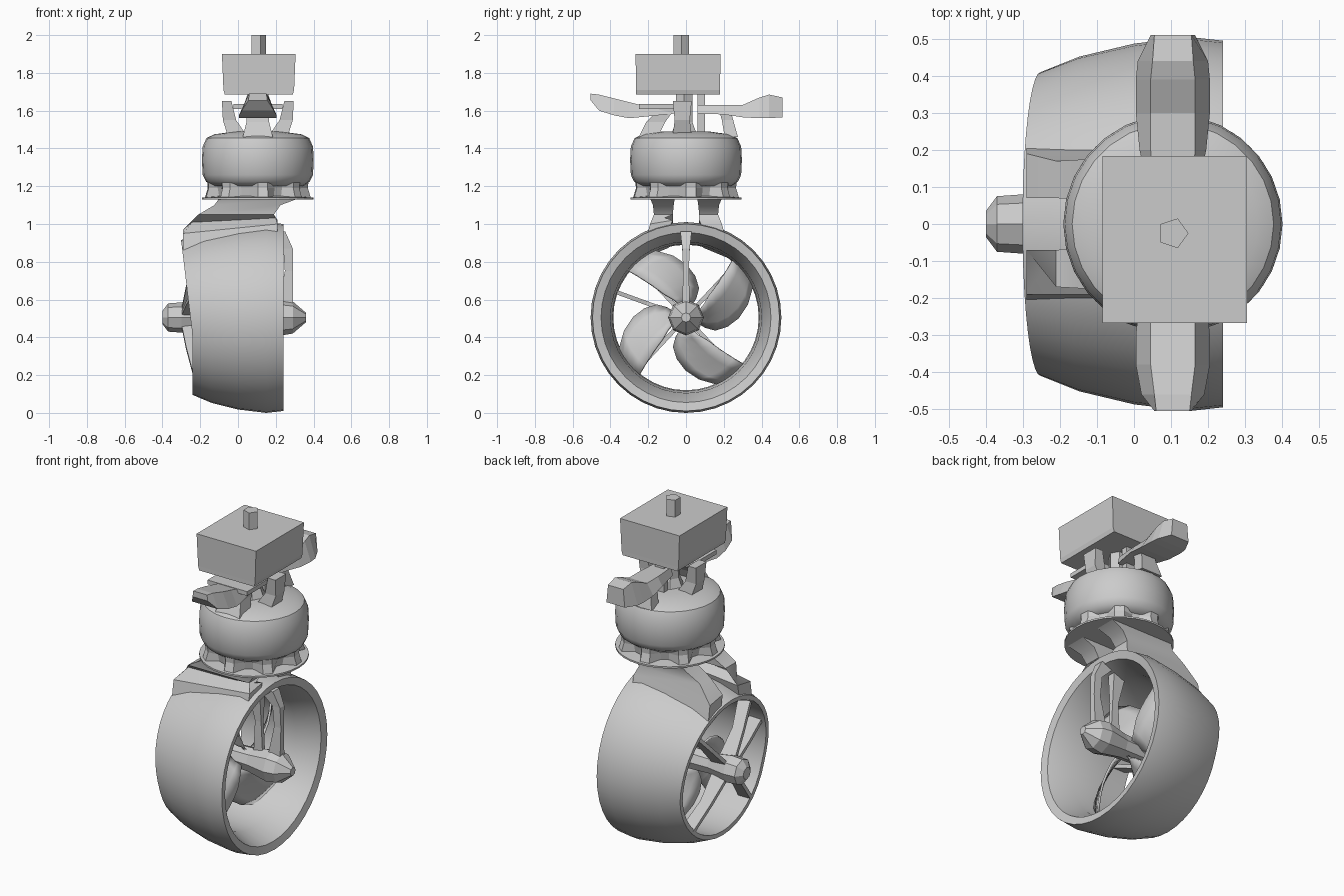
import bpy, bmesh, math
from math import sin, cos, pi
from mathutils import Vector

if "Cube" in bpy.data.objects:
    bpy.data.objects.remove(bpy.data.objects["Cube"])

GREY = (0.6, 0.6, 0.6, 1)
grey = bpy.data.materials.new("plain grey")
grey.use_nodes = True
grey.diffuse_color = GREY
grey.node_tree.nodes["Principled BSDF"].inputs["Base Color"].default_value = GREY

CX, AX = 0.105, 0.505   # column centre in x, propeller axis height


def make(name, rings, caps=True, loop=False, closed=True, smooth=0):
    """Skin a list of equal-length point rings."""
    bm = bmesh.new()
    rows = [[bm.verts.new(p) for p in ring] for ring in rings]
    n = len(rows[0])
    pairs = list(zip(rows, rows[1:])) + ([(rows[-1], rows[0])] if loop else [])
    for a, b in pairs:
        for i in range(n if closed else n - 1):
            j = (i + 1) % n
            bm.faces.new((a[i], a[j], b[j], b[i]))
    if caps:
        bm.faces.new(rows[0])
        bm.faces.new(rows[-1])
    bmesh.ops.recalc_face_normals(bm, faces=bm.faces)
    mesh = bpy.data.meshes.new(name)
    bm.to_mesh(mesh)
    bm.free()
    mesh.materials.append(grey)
    ob = bpy.data.objects.new(name, mesh)
    bpy.context.collection.objects.link(ob)
    if smooth:
        bpy.ops.object.select_all(action="DESELECT")
        ob.select_set(True)
        bpy.context.view_layer.objects.active = ob
        bpy.ops.object.shade_smooth_by_angle(angle=math.radians(smooth))
    return ob


def rect(c, u, v):
    c, u, v = Vector(c), Vector(u), Vector(v)
    return [c - u - v, c + u - v, c + u + v, c - u + v]


def flat(x, y, z, hx, hy):
    return rect((x, y, z), (hx, 0, 0), (0, hy, 0))


def trapezoid(y, low, high, wide, narrow):
    return [(CX - wide, y, low), (CX + wide, y, low), (CX + narrow, y, high), (CX - narrow, y, high)]


def upright(profile, x, y, n):
    return [[(x + r * cos(2 * pi * i / n), y + r * sin(2 * pi * i / n), z)
             for i in range(n)] for r, z in profile]


def axial(profile, n):
    return [[(x, r * cos(2 * pi * i / n), AX + r * sin(2 * pi * i / n))
             for i in range(n)] for x, r in profile]


# Duct ring, its inlet leaning forward at the top
duct = [(0.24, 0.495), (0.15, 0.505), (0.0, 0.487), (-0.14, 0.452), (-0.24, 0.41),
        (-0.24, 0.385), (-0.1, 0.39), (0.1, 0.4), (0.23, 0.45)]
rings = axial(duct, 40)
for ring in rings:
    for i, (x, y, z) in enumerate(ring):
        lean = max(0, z - AX + 0.1) * 0.12 * max(0, -x / 0.24)
        ring[i] = (x - lean, y, z)
make("duct", rings, caps=False, loop=True, smooth=40)

# Hub with pointed ends
make("hub", axial([(-0.40, 0.035), (-0.37, 0.075), (-0.3, 0.08), (-0.18, 0.06), (0.1, 0.07),
                   (0.23, 0.095), (0.29, 0.085), (0.36, 0.025)], 8))

# Propeller blades: swept, twisted paddles
for k in range(4):
    base = math.radians(16 + 90 * k)
    rows = []
    for s in range(7):
        t = s / 6
        r = 0.06 + 0.33 * t
        half = 0.035 + 0.1 * sin(pi * min(1, t * 0.7 + 0.1))
        pitch = math.radians(45 - 25 * t)
        row = []
        for m in range(5):
            c = half * (m / 2 - 1)
            a = base + 0.75 * (t - 0.5) + c * cos(pitch) / max(r, 0.14)
            row.append((0.02 + c * sin(pitch), r * cos(a), AX + r * sin(a)))
        rows.append(row)
    blade = make("propeller_blade", rows, caps=False, closed=False, smooth=60)
    blade.modifiers.new("thickness", "SOLIDIFY").thickness = 0.012

# Thin stays from the hub to the duct
for deg in (47, 133, 160, 227, 313):
    a = math.radians(deg)
    out, side = Vector((0, cos(a), sin(a))), Vector((0, -sin(a), cos(a)))
    axis = Vector((0, 0, AX))
    make("stay", [rect(axis + out * r + Vector((x, 0, 0)), (w, 0, 0), side * 0.011)
                  for r, x, w in ((0.05, -0.25, 0.05), (0.22, -0.24, 0.035), (0.4, -0.2, 0.04))])

# Upright frame behind the propeller: outer and inner bars
make("rear_stay", [flat(0.25, 0, 0.57, 0.04, 0.02), flat(0.27, 0, 0.75, 0.022, 0.015),
                   flat(0.265, 0, 0.87, 0.025, 0.02), flat(0.2, 0, 0.96, 0.05, 0.03)])
make("inner_stay", [flat(0.14, 0, 0.55, 0.03, 0.012), flat(0.14, 0, 0.75, 0.02, 0.012),
                    flat(0.12, 0, 0.93, 0.04, 0.025)])

# Pair of fairing legs joining the duct to the column
for s in (-1, 1):
    make("fairing_leg", [rect((-0.04, s * 0.15, 0.9), (0.25, 0, 0.05), (0, s * 0.06, -0.025)),
                         rect((-0.04, s * 0.13, 0.985), (0.25, 0, 0.025), (0, s * 0.06, -0.01)),
                         flat(-0.01, s * 0.12, 1.05, 0.2, 0.05),
                         flat(0.05, s * 0.12, 1.1, 0.175, 0.055),
                         flat(0.11, s * 0.125, 1.135, 0.21, 0.065)], smooth=35)

# Flange, toothed collar and drum
make("flange", upright([(0.295, 1.13), (0.295, 1.14), (0.2, 1.15)], CX, 0, 32))
N = 32
collar = []
for hi, lo, z in ((0.28, 0.22, 1.14), (0.265, 0.23, 1.19), (0.27, 0.25, 1.25)):
    radii = [hi if i % 4 < 2 else lo for i in range(N)]
    collar.append([(CX + r * cos(2 * pi * i / N), r * sin(2 * pi * i / N), z)
                   for i, r in enumerate(radii)])
make("toothed_collar", collar)
make("drum", upright([(0.24, 1.2), (0.275, 1.225), (0.292, 1.26), (0.296, 1.34), (0.292, 1.41),
                      (0.272, 1.455), (0.23, 1.475), (0.12, 1.49)], CX, 0, 28), smooth=40)

# Posts above the drum
make("centre_post", upright([(0.08, 1.47), (0.05, 1.54), (0.05, 1.7)], CX, -0.01, 6))
make("rear_post", [flat(CX, 0.08, 1.47, 0.03, 0.02), flat(CX, 0.08, 1.7, 0.03, 0.02)])
make("right_post", [flat(CX, -0.2, 1.46, 0.08, 0.05), flat(CX, -0.16, 1.54, 0.06, 0.05),
                    flat(CX, -0.1, 1.61, 0.06, 0.04)])
make("left_post", [flat(CX, 0.24, 1.46, 0.07, 0.035), flat(CX, 0.22, 1.55, 0.05, 0.03),
                   flat(CX, 0.2, 1.62, 0.05, 0.03)])
make("cross_plate", [flat(CX, -0.15, 1.61, 0.13, 0.1), flat(CX, -0.15, 1.635, 0.13, 0.1)])
for s in (-1, 1):
    make("side_bracket", [flat(CX + s * 0.11, -0.02, 1.47, 0.05, 0.05),
                          flat(CX + s * 0.15, -0.02, 1.55, 0.035, 0.04),
                          flat(CX + s * 0.165, -0.02, 1.65, 0.025, 0.05)])

# Side arms with heavier outer ends
make("left_arm", [trapezoid(*p) for p in (
    (0.06, 1.585, 1.63, 0.06, 0.05), (0.2, 1.58, 1.63, 0.09, 0.06), (0.3, 1.565, 1.63, 0.1, 0.06),
    (0.39, 1.56, 1.67, 0.1, 0.06), (0.44, 1.56, 1.685, 0.095, 0.055), (0.51, 1.565, 1.67, 0.06, 0.05))])
make("right_arm", [trapezoid(*p) for p in (
    (-0.06, 1.585, 1.63, 0.06, 0.05), (-0.2, 1.57, 1.62, 0.09, 0.06), (-0.3, 1.56, 1.645, 0.1, 0.06),
    (-0.38, 1.575, 1.665, 0.1, 0.06), (-0.46, 1.6, 1.685, 0.085, 0.05), (-0.505, 1.655, 1.69, 0.05, 0.045))])

# Motor box and shaft stub
make("motor_box", [flat(0.11, -0.042, 1.685, 0.18, 0.222), flat(0.11, -0.042, 1.71, 0.187, 0.222),
                   flat(0.11, -0.042, 1.9, 0.195, 0.225)])
make("shaft_stub", upright([(0.042, 1.88), (0.042, 2.0)], CX, -0.025, 5))
